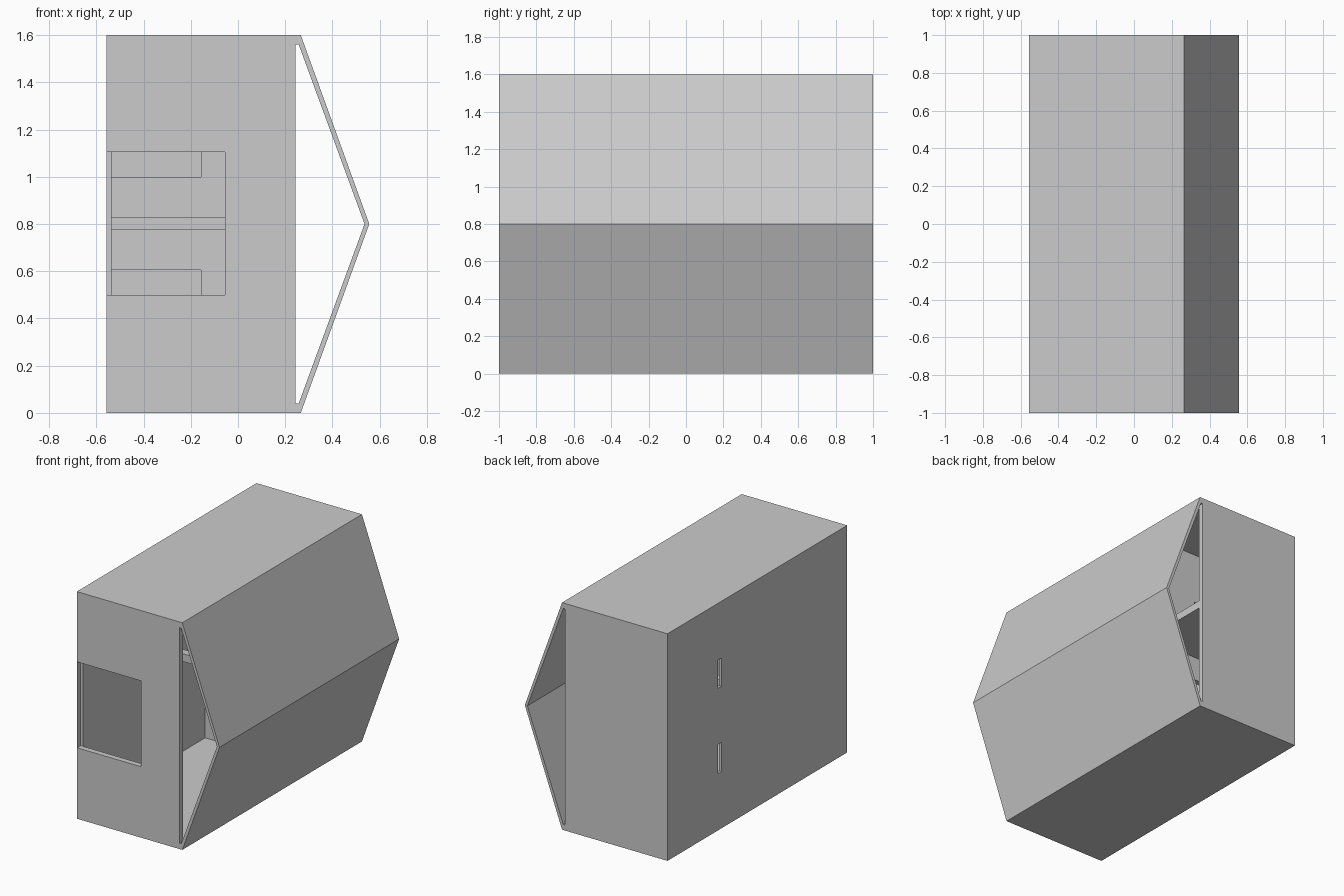
import bpy, bmesh

if "Cube" in bpy.data.objects:
    bpy.data.objects.remove(bpy.data.objects["Cube"])

LEFT, RIGHT, APEX = -0.556, 0.244, 0.556
INNER = LEFT + 0.02


def add_mesh(name, bm):
    bmesh.ops.recalc_face_normals(bm, faces=bm.faces)
    mesh = bpy.data.meshes.new(name)
    bm.to_mesh(mesh)
    bm.free()
    obj = bpy.data.objects.new(name, mesh)
    bpy.context.collection.objects.link(obj)
    return obj


def box(name, x, y, z):
    bm = bmesh.new()
    bmesh.ops.create_cube(bm, size=1)
    for v in bm.verts:
        v.co = [r[0] if c < 0 else r[1] for c, r in zip(v.co, (x, y, z))]
    return add_mesh(name, bm)


def cut(target, cutter):
    cutter.hide_render = True
    cutter.hide_viewport = True
    mod = target.modifiers.new("cut", 'BOOLEAN')
    mod.operation = 'DIFFERENCE'
    mod.solver = 'EXACT'
    mod.object = cutter


# outer shell: closed profile ring swept along y
outer = [(LEFT, 0), (0.266, 0), (APEX, 0.8), (0.266, 1.6), (LEFT, 1.6)]
inner = [(INNER, 0.04), (0.257, 0.04), (0.536, 0.8), (0.257, 1.56), (INNER, 1.56)]
bm = bmesh.new()
rings = [[bm.verts.new((x, y, z)) for x, z in loop]
         for loop, y in ((outer, -1), (outer, 1), (inner, 1), (inner, -1))]
for k in range(4):
    a, b = rings[k], rings[(k + 1) % 4]
    for i in range(5):
        j = (i + 1) % 5
        bm.faces.new((a[i], a[j], b[j], b[i]))
shell = add_mesh("outer_shell", bm)

# end walls and the upright partition
front = box("front_wall", (INNER, RIGHT), (-1, -0.96), (0.04, 1.56))
box("back_wall", (INNER, RIGHT), (0.96, 1), (0.04, 1.56))
partition = box("partition", (INNER, RIGHT), (0.40, 0.44), (0.04, 1.56))

# shelf behind the partition and rail across the front compartment
box("shelf", (INNER, RIGHT), (0.44, 0.96), (0.775, 0.83))
box("rail", (INNER, RIGHT), (-0.0275, 0.0275), (0.775, 0.83))

# front window, leaving a thin skin on the left side
window = box("window_cutter", (LEFT + 0.002, LEFT + 0.5), (-1.1, -0.9599), (0.5, 1.105))
cut(front, window)
shell_window = box("shell_window_cutter", (LEFT + 0.002, INNER + 0.001), (-1.1, -0.96), (0.5, 1.105))
cut(shell, shell_window)

# two slots through the left wall and the partition
for i, z in enumerate(((0.4, 0.605), (1.0, 1.2))):
    cut(partition, box(f"partition_slot_cutter_{i}", (LEFT - 0.1, LEFT + 0.4), (0.3, 0.5), z))
    cut(shell, box(f"wall_slot_cutter_{i}", (LEFT - 0.1, INNER + 0.01), (0.40, 0.44), z))
